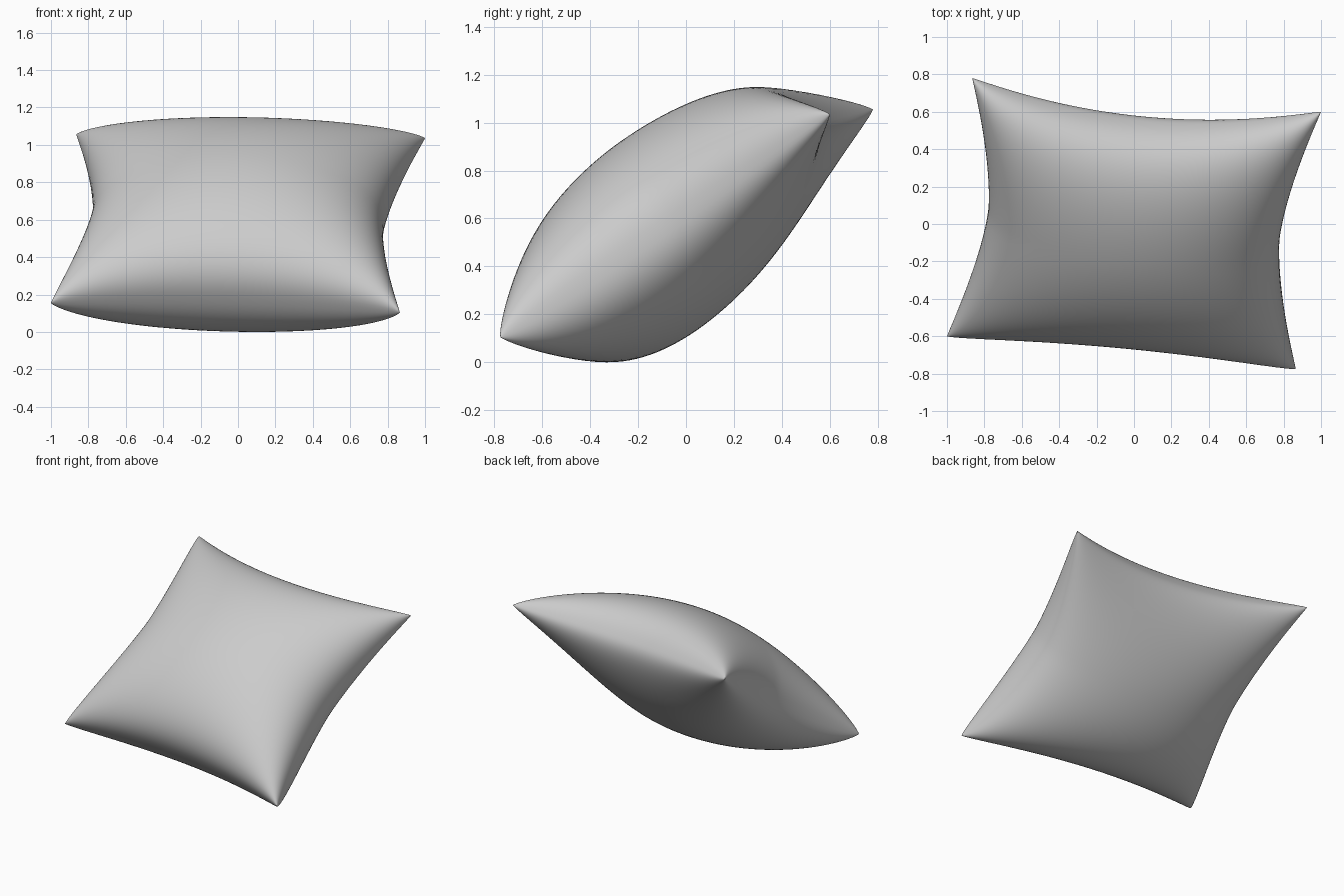
import bpy, bmesh, math
from mathutils import Vector

if "Cube" in bpy.data.objects:
    bpy.data.objects.remove(bpy.data.objects["Cube"])

N = 64
# pillow corners: front left, front right, back right, back left
A, B, C, D = (Vector(p) for p in ((-1, -.6, .16), (.865, -.775, .11),
                                  (1, .6, 1.04), (-.865, .78, 1.06)))
normal = (B - A).cross(D - A).normalized()


def point(s, t, side):
    """Pinched square sheet, puffed out on one side of the seam."""
    u = s * (1 - .165 * (1 - abs(t) ** 1.6))
    v = t * (1 - (.145 + .03 * t) * (1 - s * s))
    p = ((1 - u) * (1 - v) * A + (1 + u) * (1 - v) * B
         + (1 + u) * (1 + v) * C + (1 - u) * (1 + v) * D) / 4
    puff = (max(0, 1 - s * s) * max(0, 1 - t * t)) ** .42
    lift = .04 * (1 - s * s) * max(t, 0) ** 2      # back seam rides up
    height = .43 if side > 0 else .378 * (1 - .35 * t)
    return p + normal * (lift + side * height * puff)


# two puffed sheets, denser towards the seam
bm = bmesh.new()
k = [math.sin(math.pi * (i / N - .5)) for i in range(N + 1)]
for side in (1, -1):
    g = [[bm.verts.new(point(s, t, side)) for t in k] for s in k]
    for i in range(N):
        for j in range(N):
            f = [g[i][j], g[i + 1][j], g[i + 1][j + 1], g[i][j + 1]]
            bm.faces.new(f if side > 0 else f[::-1])

# sew the seam
seam = [v for v in bm.verts if v.is_boundary]
bmesh.ops.remove_doubles(bm, verts=seam, dist=1e-5)

# stand on the ground
low = min(v.co.z for v in bm.verts)
bmesh.ops.translate(bm, verts=bm.verts, vec=(0, 0, -low))
for f in bm.faces:
    f.smooth = True
mesh = bpy.data.meshes.new("pillow")
bm.to_mesh(mesh)
bm.free()
bpy.context.collection.objects.link(bpy.data.objects.new("pillow", mesh))
